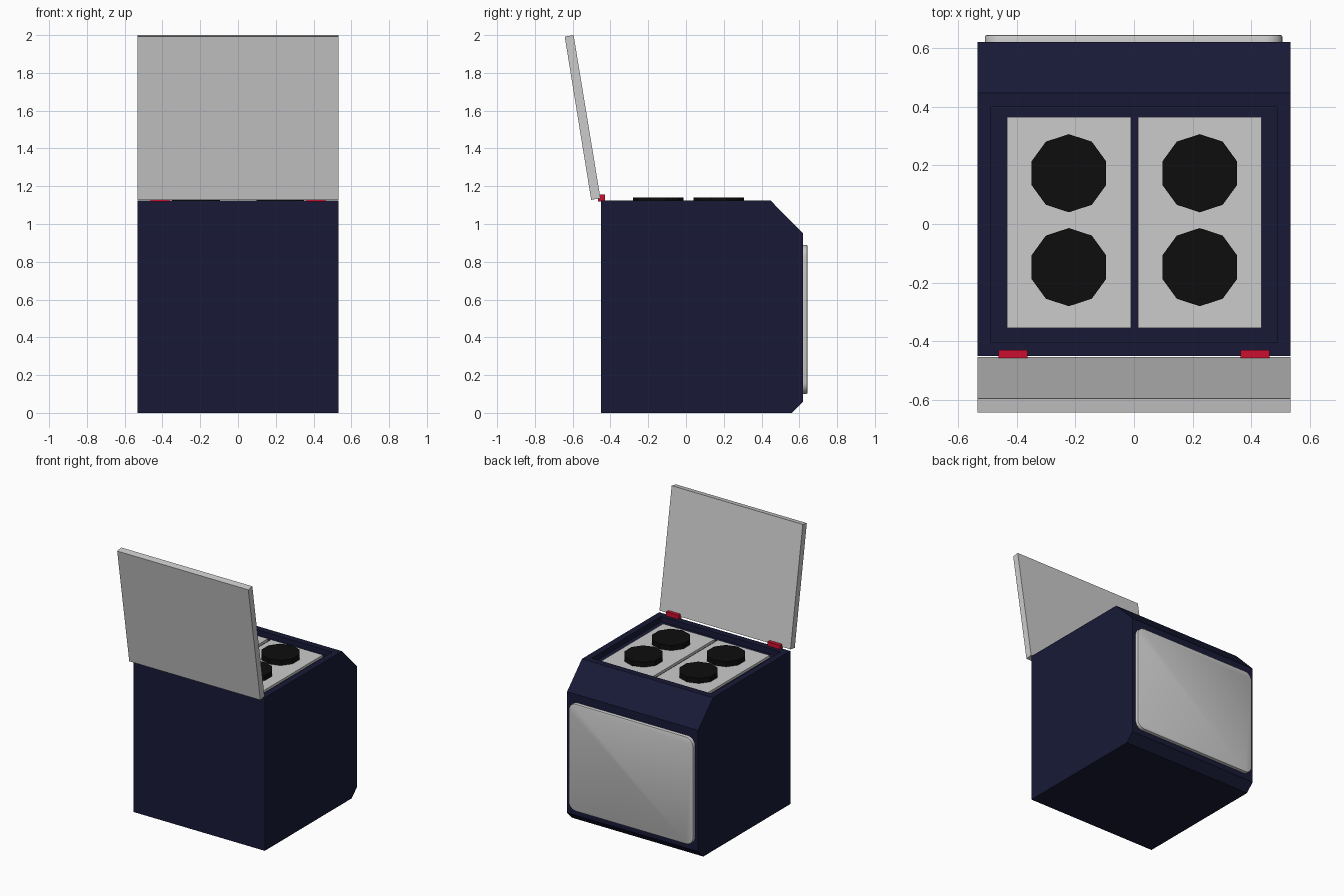
import bpy, bmesh, math
from mathutils import Vector

if "Cube" in bpy.data.objects:
    bpy.data.objects.remove(bpy.data.objects["Cube"])


def material(name, rgb):
    m = bpy.data.materials.new(name)
    m.diffuse_color = (*rgb, 1)
    m.use_nodes = True
    m.node_tree.nodes["Principled BSDF"].inputs["Base Color"].default_value = m.diffuse_color
    return m


NAVY = material("navy_enamel", (0.009, 0.01, 0.037))
BLACK = material("black_iron", (0.004, 0.004, 0.004))
RED = material("red_hinge", (0.6, 0.005, 0.03))


def finish(bm, name, mat=None):
    bmesh.ops.recalc_face_normals(bm, faces=bm.faces[:])
    me = bpy.data.meshes.new(name)
    bm.to_mesh(me)
    bm.free()
    ob = bpy.data.objects.new(name, me)
    bpy.context.collection.objects.link(ob)
    if mat:
        me.materials.append(mat)
    return ob


def prism(points, direction):
    """Extrude a closed outline of 3D points along a vector."""
    bm = bmesh.new()
    face = bm.faces.new([bm.verts.new(p) for p in points])
    res = bmesh.ops.extrude_face_region(bm, geom=[face], use_keep_orig=True)
    verts = [g for g in res["geom"] if isinstance(g, bmesh.types.BMVert)]
    bmesh.ops.translate(bm, verts=verts, vec=Vector(direction))
    bmesh.ops.recalc_face_normals(bm, faces=bm.faces[:])
    return bm


def box(x0, x1, y0, y1, z0, z1):
    return prism([(x0, y0, z0), (x1, y0, z0), (x1, y1, z0), (x0, y1, z0)], (0, 0, z1 - z0))


W = 0.533

# Cabinet with sloped control edge and a sunken hob
profile = [(-0.45, 0), (0.56, 0), (0.62, 0.06), (0.62, 0.95), (0.447, 1.125), (-0.45, 1.125)]
bm = prism([(-W, y, z) for y, z in profile], (2 * W, 0, 0))
top = max(bm.faces, key=lambda f: f.calc_center_median().z)
bmesh.ops.inset_region(bm, faces=[top], thickness=0.066)
res = bmesh.ops.extrude_discrete_faces(bm, faces=[top])
for v in res["faces"][0].verts:
    v.co.z -= 0.04
bmesh.ops.remove_doubles(bm, verts=bm.verts[:], dist=1e-5)
finish(bm, "cabinet", NAVY)

# Hob plates, each with two ten-sided burners
for side, cx in (("left", -0.222), ("right", 0.224)):
    finish(box(cx - 0.211, cx + 0.211, -0.355, 0.365, 1.08, 1.103), "hob_plate_" + side)
    for row, cy in (("rear", -0.147), ("front", 0.173)):
        ring = [(cx + 0.133 * math.sin(math.tau * i / 10),
                 cy + 0.133 * math.cos(math.tau * i / 10), 1.095) for i in range(10)]
        finish(prism(ring, (0, 0, 0.045)), f"burner_{row}_{side}", BLACK)

# Raised lid, leaning back
lid = [(-0.502, 1.128), (-0.453, 1.136), (-0.595, 2.0), (-0.642, 1.992)]
finish(prism([(-W, y, z) for y, z in lid], (2 * W, 0, 0)), "lid")

# Hinges
for side, s in (("left", -1), ("right", 1)):
    finish(box(s * 0.412 - 0.05, s * 0.412 + 0.05, -0.466, -0.43, 1.12, 1.155),
           "hinge_" + side, RED)

# Oven door with rounded corners and softened front rim
bm = box(-0.508, 0.506, 0.61, 0.644, 0.1, 0.89)
corners = [e for e in bm.edges if abs(e.verts[0].co.y - e.verts[1].co.y) > 0.01]
bmesh.ops.bevel(bm, geom=corners, offset=0.06, segments=6, profile=0.5, affect='EDGES')
rim = [e for e in bm.edges if all(v.co.y > 0.643 for v in e.verts)]
bmesh.ops.bevel(bm, geom=rim, offset=0.008, segments=2, profile=0.5, affect='EDGES')
door = finish(bm, "oven_door")
bpy.context.view_layer.objects.active = door
door.select_set(True)
bpy.ops.object.shade_smooth_by_angle(angle=math.radians(30))
